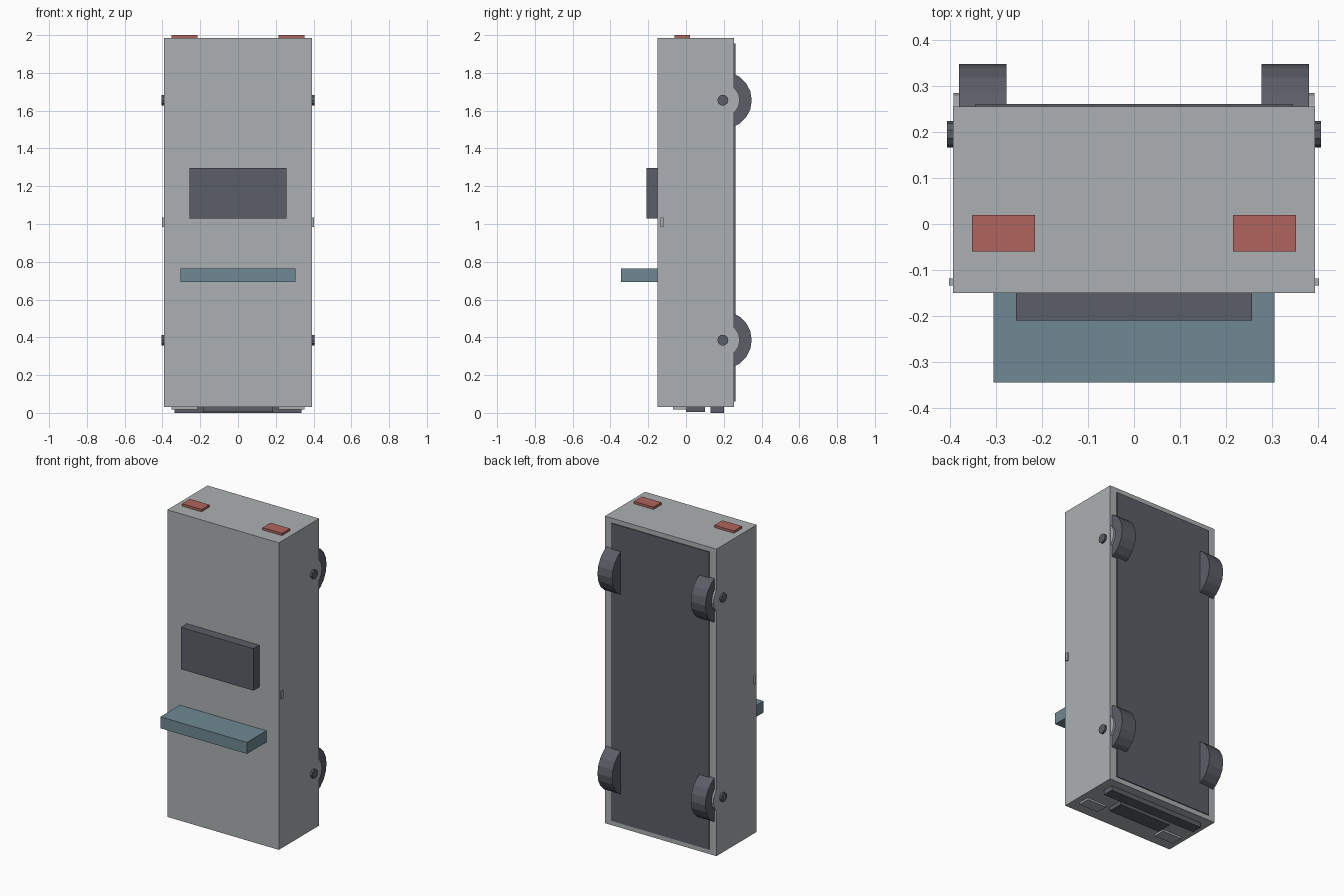
import bpy
import math
from mathutils import Vector

cube = bpy.data.objects.get("Cube")
if cube:
    bpy.data.objects.remove(cube, do_unlink=True)


def make_material(name, srgb):
    linear = [((c / 255 + 0.055) / 1.055) ** 2.4 for c in srgb]
    mat = bpy.data.materials.new(name)
    mat.use_nodes = True
    mat.diffuse_color = (*linear, 1)
    mat.node_tree.nodes["Principled BSDF"].inputs["Base Color"].default_value = (*linear, 1)
    return mat


silver = make_material("silver paint", (172, 176, 178))
dark = make_material("dark rubber", (91, 94, 102))
teal = make_material("teal glass", (110, 137, 146))
red = make_material("red lamp", (176, 100, 92))


def box(name, low, high, mat):
    """Box between two opposite corners."""
    low, high = Vector(low), Vector(high)
    bpy.ops.mesh.primitive_cube_add(size=1, location=(low + high) / 2)
    obj = bpy.context.object
    obj.name = name
    for v in obj.data.vertices:
        v.co = Vector(a * b for a, b in zip(v.co, high - low))
    obj.data.materials.append(mat)
    return obj


def disc(name, side, x_in, x_out, z, radius, sides, mat):
    """Cylinder lying along x, on the shared axle height."""
    bpy.ops.mesh.primitive_cylinder_add(
        vertices=sides, radius=radius, depth=x_out - x_in,
        location=(side * (x_in + x_out) / 2, 0.195, z),
        rotation=(0, math.pi / 2, 0))
    obj = bpy.context.object
    obj.name = name
    obj.data.materials.append(mat)


# Main shell, standing on its nose, with the floor facing the back
box("body", (-0.393, -0.15, 0.03), (0.393, 0.255, 1.985), silver)
box("floor_pan", (-0.345, 0.25, 0.06), (0.345, 0.261, 1.955), dark)

# Windscreen and roof panel
box("windscreen", (-0.305, -0.345, 0.692), (0.305, -0.14, 0.765), teal)
box("roof_panel", (-0.256, -0.21, 1.03), (0.256, -0.14, 1.297), dark)

# Nose details
box("grille", (-0.185, 0.0, 0.005), (0.185, 0.1, 0.04), dark)
box("bumper", (-0.335, 0.13, 0.0), (0.335, 0.2, 0.04), dark)

for side, label in ((1, "left"), (-1, "right")):
    # Lamps
    x_low, x_high = sorted((side * 0.215, side * 0.352))
    box(f"{label}_headlamp", (x_low, -0.07, 0.018), (x_high, 0.005, 0.04), silver)
    box(f"{label}_tail_lamp", (x_low, -0.06, 1.97), (x_high, 0.02, 2.0), red)

    # Door handles
    x_low, x_high = sorted((side * 0.38, side * 0.402))
    box(f"{label}_door_handle", (x_low, -0.134, 0.985), (x_high, -0.118, 1.035), silver)

    # Wheels with rims and hub caps
    for z, end in ((0.385, "front"), (1.655, "rear")):
        disc(f"{end}_{label}_wheel", side, 0.277, 0.38, z, 0.153, 20, dark)
        disc(f"{end}_{label}_rim", side, 0.36, 0.392, z, 0.09, 16, silver)
        disc(f"{end}_{label}_hub", side, 0.37, 0.406, z, 0.029, 10, dark)
